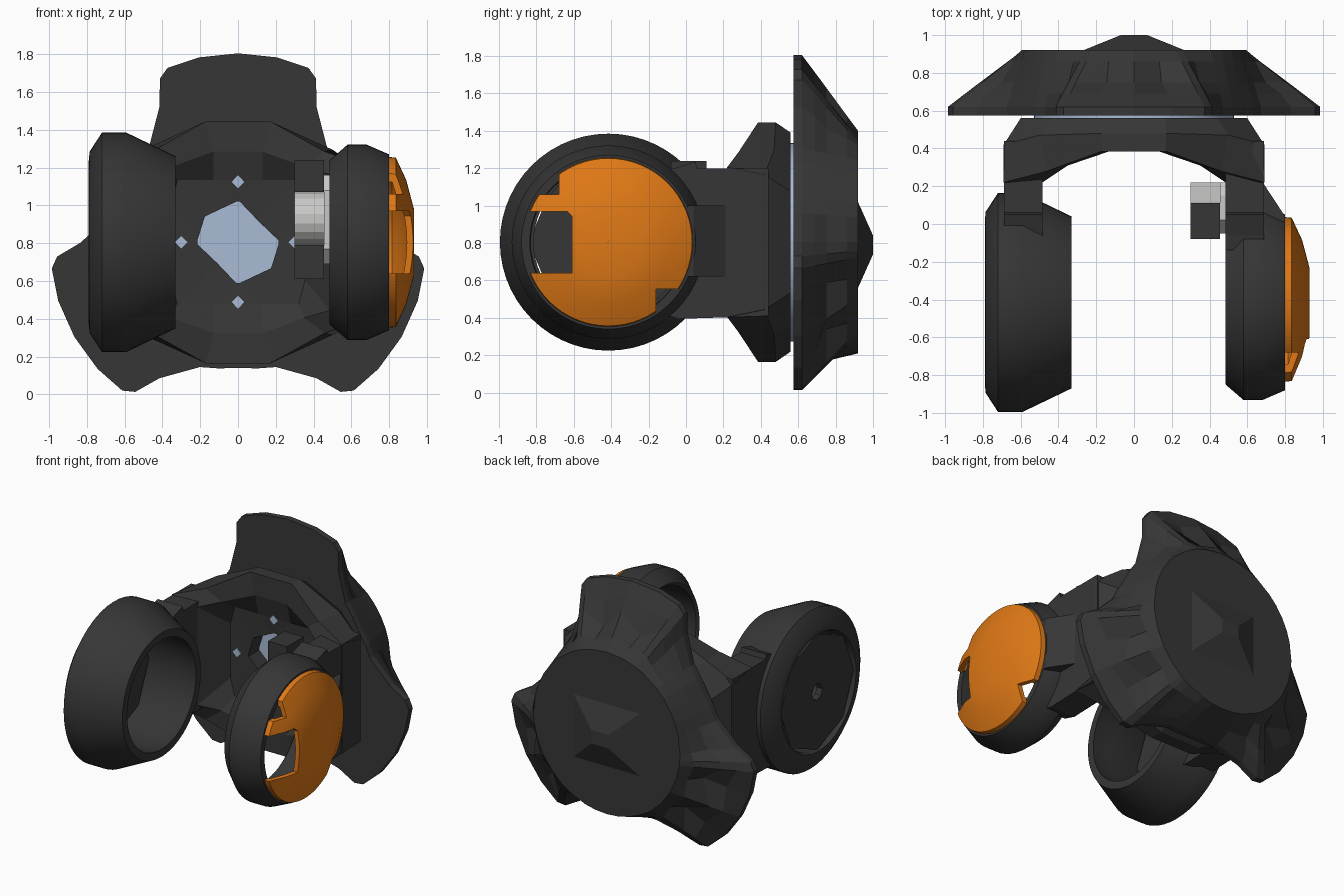
import bpy, bmesh, math

if "Cube" in bpy.data.objects:
    bpy.data.objects.remove(bpy.data.objects["Cube"])

ZC = 0.805            # height of the main axis
CUP_Y = -0.415        # cup centre


def material(name, rgb, rough=0.6):
    m = bpy.data.materials.new(name)
    m.use_nodes = True
    m.diffuse_color = (*rgb, 1)
    b = m.node_tree.nodes["Principled BSDF"]
    b.inputs["Base Color"].default_value = (*rgb, 1)
    b.inputs["Roughness"].default_value = rough
    return m


DARK = material("charcoal", (0.037, 0.037, 0.037))
ORANGE = material("orange", (0.74, 0.19, 0.008))
BLUE = material("pale blue", (0.40, 0.50, 0.66))
GREY = material("light grey", (0.58, 0.58, 0.57))


def finish(name, bm, mat, smooth=None):
    bmesh.ops.remove_doubles(bm, verts=bm.verts, dist=1e-5)
    bmesh.ops.recalc_face_normals(bm, faces=bm.faces)
    me = bpy.data.meshes.new(name)
    bm.to_mesh(me)
    bm.free()
    me.materials.append(mat)
    ob = bpy.data.objects.new(name, me)
    bpy.context.collection.objects.link(ob)
    if smooth:
        shade(ob, smooth)
    return ob


def shade(ob, angle):
    bpy.ops.object.select_all(action='DESELECT')
    ob.select_set(True)
    bpy.context.view_layer.objects.active = ob
    bpy.ops.object.shade_smooth_by_angle(angle=math.radians(angle))


def loft(name, rings, mat, closed=False, smooth=None):
    """Skin equal-length rings of 3D points; cap the ends or close the loop."""
    bm = bmesh.new()
    vs = [[bm.verts.new(p) for p in r] for r in rings]
    n = len(vs[0])
    pairs = list(zip(vs, vs[1:])) + ([(vs[-1], vs[0])] if closed else [])
    for a, b in pairs:
        for i in range(n):
            j = (i + 1) % n
            bm.faces.new((a[i], a[j], b[j], b[i]))
    if not closed:
        bm.faces.new(vs[0])
        bm.faces.new(vs[-1])
    return finish(name, bm, mat, smooth)


def prism(name, yz, x0, x1, mat):
    return loft(name, [[(x, y, z) for y, z in yz] for x in (x0, x1)], mat)


def box_yz(y0, y1, z0, z1):
    return [(y0, z0), (y1, z0), (y1, z1), (y0, z1)]


def ring_x(x, r, n, y=CUP_Y, z=ZC):
    return [(x, y + r * math.cos(2 * math.pi * i / n), z + r * math.sin(2 * math.pi * i / n))
            for i in range(n)]


def revolve(name, profile, mat, n=56, smooth=28, closed=True):
    """Turn an (x, radius) profile about the cup axis."""
    return loft(name, [ring_x(x, r, n) for x, r in profile], mat, closed, smooth)


# ---- rear three-lobed plate tapering to a round back
half = [(0, 1.0), (12, 1.0), (22, 0.995), (25.5, 0.96), (30, 0.83), (43, 0.69), (51, 0.675)]
lobe = [(-a, r) for a, r in reversed(half[1:])] + half + [(60, 0.665)]
outline = [(math.radians(90 + 120 * k + a), r, abs(a)) for k in range(3) for a, r in lobe]
CAP_R = 0.595


def lobe_ring(y, t, dents):
    pts = []
    for ang, r, off in outline:
        rr = r + (CAP_R - r) * t - dents.get(off, 0)
        pts.append((rr * math.cos(ang), y, ZC + rr * math.sin(ang)))
    return pts


loft("rear_plate", [lobe_ring(0.575, 0, {}), lobe_ring(0.62, 0, {}),
                    lobe_ring(0.69, 0.23, {12: 0.05}),
                    lobe_ring(0.75, 0.43, {12: 0.13, 30: 0.03}),
                    lobe_ring(0.86, 0.80, {12: 0.03}),
                    lobe_ring(0.92, 1, {})], DARK)

# low pyramid on the back
loft("rear_boss", [[(sx * w, y, 0.79 + sz * h) for sx, sz in ((1, 1), (-1, 1), (-1, -1), (1, -1))]
                   for y, w, h in ((0.915, 0.28, 0.24), (1.0, 0.07, 0.05))], DARK)

# ---- blue core disc
loft("core_disc", [[(0.53 * math.cos(i * math.pi / 28), y, ZC + 0.53 * math.sin(i * math.pi / 28))
                    for i in range(56)] for y in (0.552, 0.58)], BLUE, smooth=30)


# ---- central yoke: saddle-shaped ring with a hole in its floor
def quad_ring(a, b, c, b_alt=None):
    """Mirror three (x, y, z offset) points into four quadrants."""
    pts = []
    for sx, sz in ((1, 1), (-1, 1), (-1, -1), (1, -1)):
        q = (c, b, a) if sx == sz else (a, b_alt or b, c)
        pts += [(sx * x, y, ZC + sz * z) for x, y, z in q]
    return pts


def hole(y):
    return quad_ring((0.01, y, 0.215), (0.11, y, 0.11), (0.215, y, 0.01), (0.175, y, 0.137))


loft("yoke", [
    quad_ring((0.17, 0.56, 0.585), (0.44, 0.56, 0.45), (0.60, 0.56, 0.27)),
    quad_ring((0.17, 0.48, 0.64), (0.50, 0.47, 0.49), (0.69, 0.42, 0.36)),
    quad_ring((0.17, 0.385, 0.64), (0.46, 0.28, 0.48), (0.69, 0.22, 0.40)),
    quad_ring((0.13, 0.385, 0.48), (0.35, 0.31, 0.40), (0.485, 0.22, 0.36)),
    quad_ring((0.13, 0.42, 0.33), (0.32, 0.42, 0.33), (0.355, 0.42, 0.20)),
    hole(0.43), hole(0.56)], DARK, closed=True)

# small diamond windows around the hole
for name, x, z in (("upper", 0, 0.32), ("lower", 0, -0.315), ("left", 0.30, 0), ("right", -0.30, 0)):
    loft("window_" + name, [[(x + 0.036 * dx, y, ZC + z + 0.036 * dz)
                             for dx, dz in ((1, 0), (0, 1), (-1, 0), (0, -1))]
                            for y in (0.412, 0.42)], BLUE)

# ---- arms curving around the cups
arc = [(CUP_Y + 0.47 * math.cos(math.radians(a)), ZC + 0.47 * math.sin(math.radians(a)))
       for a in range(54, -55, -12)]
arm = [(0.44, 0.41), (0.44, 1.2), (0.06, 1.2), (0.05, 1.235), (-0.06, 1.2)] + arc + [(-0.04, 0.395)]
for side, s in (("left", 1), ("right", -1)):
    prism("arm_" + side, arm, s * 0.485, s * 0.688, DARK)
# wedge joining the left arm to its cup
loft("arm_wedge", [[(x, y, z) for x, y in ((0.60, 0.215), (0.685, 0.215), (0.80, 0.04), (0.80, 0.012), (0.60, 0.012))]
                   for z in (0.62, 1.0)], DARK)

# ---- cups
revolve("cup_right", [(-0.79, 0.43), (-0.785, 0.48), (-0.72, 0.58), (-0.59, 0.58), (-0.33, 0.455),
                      (-0.33, 0.40), (-0.50, 0.425), (-0.77, 0.42)], DARK)
revolve("cup_left", [(0.485, 0.435), (0.58, 0.517), (0.68, 0.517), (0.80, 0.465),
                     (0.80, 0.42), (0.50, 0.415)], DARK)
# faceted outer panel with a central opening
revolve("cup_right_panel", [(-0.775, 0.06), (-0.775, 0.425), (-0.73, 0.425), (-0.73, 0.06)],
        DARK, n=8, smooth=None)

# ---- orange cover, a domed shell with notches
cover = revolve("cup_left_cover",
                [(0.795, 0.452), (0.835, 0.448), (0.89, 0.33), (0.93, 0.18),
                 (0.93, 0.001), (0.90, 0.001), (0.90, 0.17), (0.86, 0.31), (0.815, 0.415), (0.795, 0.415)],
                ORANGE, n=64, smooth=None)
notches = ([(-0.95, 0.64), (-0.61, 0.64), (-0.61, 0.945), (-0.635, 0.97), (-0.95, 0.97)],
           box_yz(-0.95, -0.68, 1.06, 1.22),
           box_yz(-0.16, 0.08, 0.38, 0.555))
for k, pts in enumerate(notches):
    cutter = prism("cover_cutter", pts, 0.7, 1.0, ORANGE)
    cutter.hide_render = True
    mod = cover.modifiers.new("notch", 'BOOLEAN')
    mod.operation, mod.solver, mod.object = 'DIFFERENCE', 'EXACT', cutter
    bpy.context.view_layer.objects.active = cover
    bpy.ops.object.modifier_apply(modifier=mod.name)
    bpy.data.objects.remove(cutter)
shade(cover, 25)

# ---- clip inside the left arm
prism("clip_block_upper", box_yz(-0.08, 0.11, 1.07, 1.24), 0.30, 0.455, DARK)
prism("clip_block_lower", box_yz(-0.08, 0.11, 0.61, 0.79), 0.30, 0.455, DARK)
barrel = [(0.22, 0.79), (0.22, 1.07)] + [(0.12 - 0.14 * math.sin(math.radians(a)), 0.93 + 0.14 * math.cos(math.radians(a)))
                                         for a in range(0, 181, 20)]
prism("clip_barrel", barrel, 0.30, 0.455, GREY)
prism("clip_plate", [(0.22, 0.72), (0.22, 1.13), (0.15, 1.16), (0.02, 1.16),
                     (-0.05, 1.08), (-0.05, 0.77), (0.02, 0.69), (0.15, 0.69)], 0.455, 0.487, GREY)
